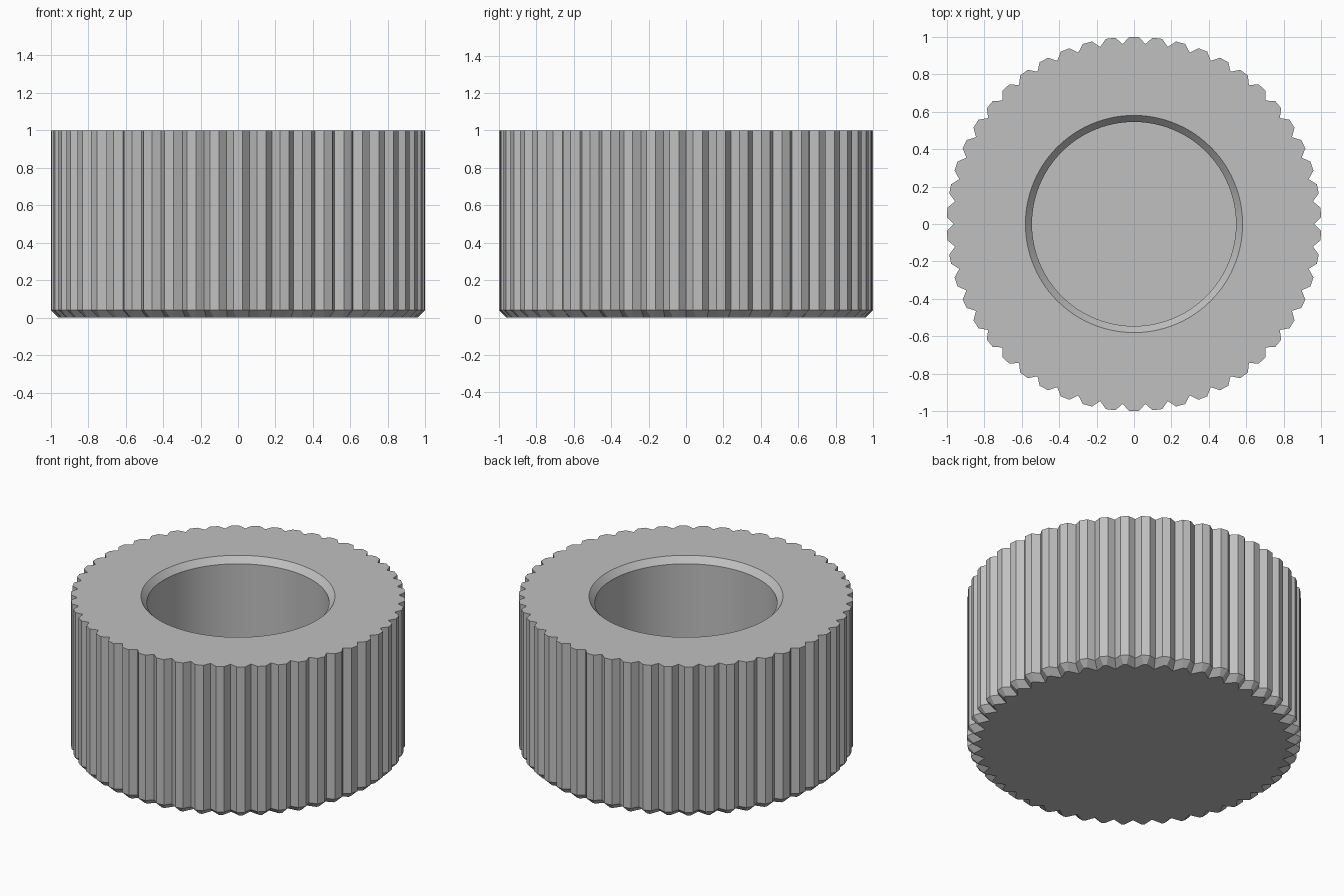
import bpy
import bmesh
from math import cos, sin, pi, radians

if "Cube" in bpy.data.objects:
    bpy.data.objects.remove(bpy.data.objects["Cube"], do_unlink=True)

TEETH = 50
STEP = 2 * pi / TEETH
EVEN = STEP / 6          # half angle that spaces a plain circle evenly

grey = bpy.data.materials.new("plain grey")
grey.use_nodes = True
colour = (0.53, 0.53, 0.53, 1)
grey.diffuse_color = colour
grey.node_tree.nodes["Principled BSDF"].inputs["Base Color"].default_value = colour

bm = bmesh.new()


def ring(tip, notch, half, z):
    """Closed loop of flat-topped teeth with V notches between them."""
    verts = []
    for i in range(TEETH):
        mid = i * STEP - pi / 2
        for r, a in ((tip, mid - half), (tip, mid + half), (notch, mid + STEP / 2)):
            verts.append(bm.verts.new((r * cos(a), r * sin(a), z)))
    return verts


def circle(r, z):
    return ring(r, r, EVEN, z)


# Rings from the underside, up the toothed wall, over the rim and down the bore
rings = [
    ring(0.96, 0.907, 0.0095, 0),      # bottom, chamfered inwards
    ring(1, 0.963, 0.025, 0.04),       # start of straight teeth
    ring(1, 0.963, 0.025, 1),          # top edge
    circle(0.58, 1),                   # bore mouth
    circle(0.545, 0.96),               # end of mouth chamfer
    circle(0.545, 0.2),                # bore floor
]
for low, high in zip(rings, rings[1:]):
    n = len(low)
    for i in range(n):
        j = (i + 1) % n
        bm.faces.new((low[i], low[j], high[j], high[i]))
bm.faces.new(list(reversed(rings[0])))
bm.faces.new(rings[-1])
bmesh.ops.recalc_face_normals(bm, faces=bm.faces)

mesh = bpy.data.meshes.new("knurled_cap")
bm.to_mesh(mesh)
bm.free()
mesh.materials.append(grey)
cap = bpy.data.objects.new("knurled_cap", mesh)
bpy.context.collection.objects.link(cap)

# Smooth bore, crisp teeth
bpy.ops.object.select_all(action='DESELECT')
cap.select_set(True)
bpy.context.view_layer.objects.active = cap
bpy.ops.object.shade_smooth_by_angle(angle=radians(25))
